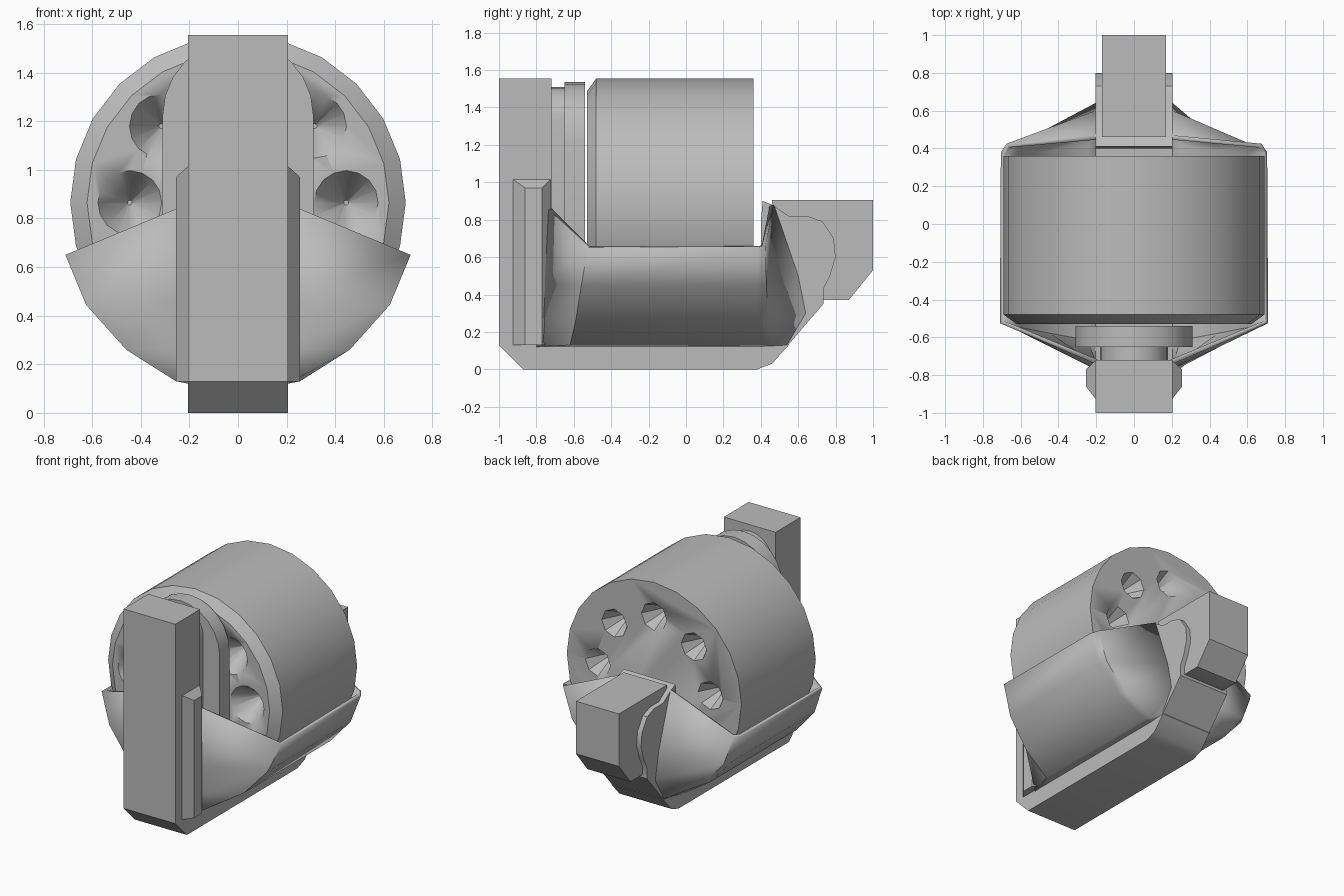
import bpy, bmesh, math
from mathutils import Matrix, Vector

cube = bpy.data.objects.get("Cube")
if cube:
    bpy.data.objects.remove(cube, do_unlink=True)

metal = bpy.data.materials.new("plain grey")
metal.use_nodes = True
GREY = (0.5, 0.5, 0.5, 1)
metal.diffuse_color = GREY
metal.node_tree.nodes["Principled BSDF"].inputs["Base Color"].default_value = GREY


def finish(name, bm, angle=35):
    """Turn a bmesh into a named, shaded object."""
    bmesh.ops.recalc_face_normals(bm, faces=bm.faces)
    mesh = bpy.data.meshes.new(name)
    bm.to_mesh(mesh)
    bm.free()
    mesh.materials.append(metal)
    ob = bpy.data.objects.new(name, mesh)
    bpy.context.collection.objects.link(ob)
    bpy.ops.object.select_all(action="DESELECT")
    ob.select_set(True)
    bpy.context.view_layer.objects.active = ob
    bpy.ops.object.shade_smooth_by_angle(angle=math.radians(angle))
    return ob


def prism(bm, points, depth):
    """Extrude a closed outline of 3D points along a vector."""
    face = bm.faces.new([bm.verts.new(p) for p in points])
    new = bmesh.ops.extrude_face_region(bm, geom=[face])["geom"]
    bmesh.ops.translate(bm, vec=depth, verts=[v for v in new if isinstance(v, bmesh.types.BMVert)])


def side_profile(name, outline, half_width):
    bm = bmesh.new()
    prism(bm, [(-half_width, y, z) for y, z in outline], Vector((2 * half_width, 0, 0)))
    return finish(name, bm)


def cone_y(bm, x, z, y0, y1, r0, r1, sides):
    """Cone or cylinder along y, from radius r0 at y0 to r1 at y1."""
    turn = Matrix.Translation((x, (y0 + y1) / 2, z)) @ Matrix.Rotation(-math.pi / 2, 4, "X")
    bmesh.ops.create_cone(bm, cap_ends=True, segments=sides, radius1=r0, radius2=r1,
                          depth=y1 - y0, matrix=turn)


# Upright front post and keel
side_profile("front_post", [(-1, 0.13), (-0.87, 0), (-0.72, 0), (-0.72, 1.555), (-1, 1.555)], 0.205)
side_profile("keel", [(-0.8, 0), (0.38, 0), (0.46, 0.03), (0.55, 0.13), (0.55, 0.15), (-0.8, 0.15)], 0.205)

# Rounded rear joint and blunt tail
side_profile("rear_joint", [
    (0.4, 0.1), (0.52, 0.1), (0.735, 0.35), (0.735, 0.43), (0.77, 0.5), (0.8, 0.6), (0.79, 0.7),
    (0.73, 0.79), (0.65, 0.82), (0.55, 0.82), (0.46, 0.88), (0.41, 0.9), (0.4, 0.78)], 0.205)
side_profile("tail", [(0.46, 0.5), (0.46, 0.905), (1, 0.905), (1, 0.53), (0.87, 0.37), (0.7, 0.37)], 0.17)

# Bevelled ribs on both sides of the post
for side, label in ((1, "left"), (-1, "right")):
    bm = bmesh.new()
    prism(bm, [(side * x, y, 0.13) for x, y in
               ((0.2, -0.93), (0.255, -0.86), (0.255, -0.77), (0.2, -0.72))], Vector((0, 0, 0.89)))
    for v in bm.verts:
        if v.co.z > 0.9 and abs(v.co.x) > 0.22:
            v.co.z = 0.97
    finish("post_rib_" + label, bm)

# Cradle shell: four plan corners per level, lofted upward
levels = [
    [(0.205, -0.8, 0.12), (0.255, -0.62, 0.13), (0.255, 0.42, 0.13), (0.23, 0.46, 0.13), (0.205, 0.54, 0.13)],
    [(0.205, -0.78, 0.26), (0.46, -0.59, 0.26), (0.46, 0.39, 0.26), (0.44, 0.44, 0.26), (0.205, 0.64, 0.3)],
    [(0.205, -0.77, 0.46), (0.625, -0.56, 0.445), (0.625, 0.38, 0.445), (0.6, 0.43, 0.445), (0.205, 0.6, 0.5)],
    [(0.205, -0.74, 0.86), (0.71, -0.525, 0.65), (0.705, 0.38, 0.65), (0.675, 0.425, 0.66), (0.205, 0.47, 0.88)],
]
for side, label in ((1, "left"), (-1, "right")):
    bm = bmesh.new()
    rows = [[bm.verts.new((side * x, y, z)) for x, y, z in row] for row in levels]
    # Floor strip joins the shell to the keel
    floor = [bm.verts.new((side * 0.18, v.co.y, 0.12)) for v in rows[0]]
    rows.insert(0, floor)
    for low, high in zip(rows, rows[1:]):
        for i in range(len(low) - 1):
            quad = [low[i], low[i + 1], high[i + 1], high[i]]
            bm.faces.new(quad if side > 0 else quad[::-1])
    shell = finish("cradle_" + label, bm, 40)
    # Point the normals outward before thickening inward
    wall = max(shell.data.polygons, key=lambda p: p.area)
    if wall.normal.x * side < 0:
        shell.data.flip_normals()
    solid = shell.modifiers.new("Thickness", "SOLIDIFY")
    solid.thickness = 0.025
    solid.offset = -1

# Barrel stop plates behind the post
for name, r, top, y0, y1 in (("stop_plate", 0.31, 1.535, -0.65, -0.54),
                             ("stop_spacer", 0.18, 1.51, -0.73, -0.65)):
    bm = bmesh.new()
    outline = []
    for centre, start in ((top - r, 0), (0.6, math.pi)):
        for i in range(13):
            a = start + math.pi * i / 12
            outline.append((r * math.cos(a), y0, centre + r * math.sin(a)))
    prism(bm, outline, Vector((0, y1 - y0, 0)))
    finish(name, bm)

# Drum with a bevelled front rim
AXIS = 0.865
bm = bmesh.new()
cone_y(bm, 0, AXIS, -0.48, 0.36, 0.69, 0.69, 24)
rim = [f for f in bm.faces if f.calc_center_median().y < -0.47]
new = bmesh.ops.extrude_face_region(bm, geom=rim)["geom"]
bmesh.ops.delete(bm, geom=rim, context="FACES_ONLY")
for v in new:
    if isinstance(v, bmesh.types.BMVert):
        v.co = (v.co.x * 0.9, -0.53, AXIS + (v.co.z - AXIS) * 0.9)
drum = finish("drum", bm)

# Ring of conical chambers at both ends of the drum
bm = bmesh.new()
for i in range(8):
    a = i * math.pi / 4
    x, z = 0.445 * math.cos(a), AXIS + 0.445 * math.sin(a)
    cone_y(bm, x, z, -0.54, -0.34, 0.138, 0.01, 16)
    cone_y(bm, x, z, 0.2, 0.37, 0.02, 0.105, 8)
cutter = finish("chamber_cutter", bm)
cutter.hide_render = True
cutter.hide_set(True)
cut = drum.modifiers.new("Chambers", "BOOLEAN")
cut.operation = "DIFFERENCE"
cut.solver = "EXACT"
cut.object = cutter
